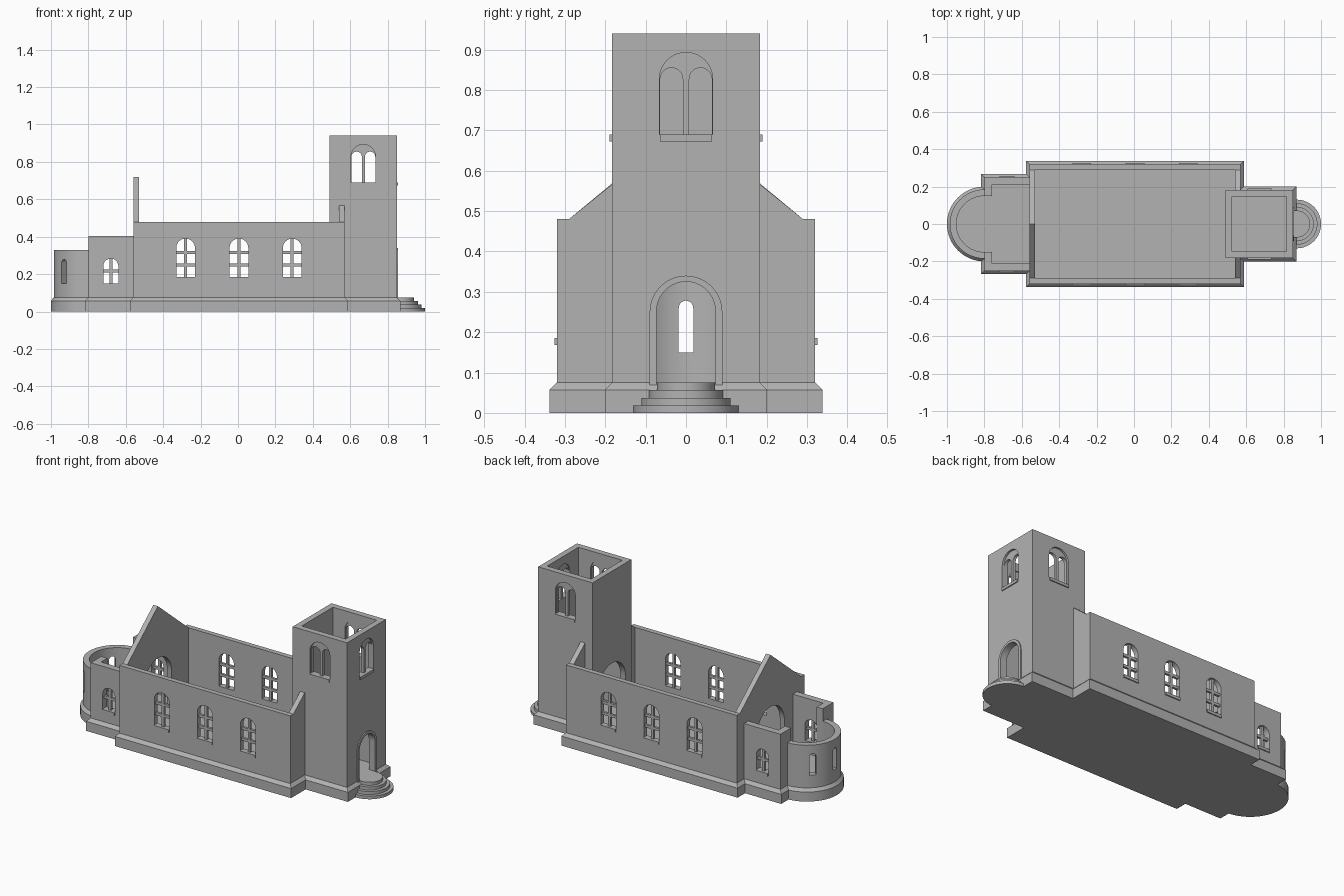
import bpy, bmesh
from math import pi, cos, sin, radians
from mathutils import Matrix

cube = bpy.data.objects.get("Cube")
if cube:
    bpy.data.objects.remove(cube, do_unlink=True)

stone = bpy.data.materials.new("grey_stone")
stone.use_nodes = True
GREY = (0.45, 0.45, 0.45, 1)
stone.diffuse_color = GREY
stone.node_tree.nodes["Principled BSDF"].inputs["Base Color"].default_value = GREY

FLOOR, BASE = 0.075, 0.057
LIP = 0.018


# Outlines
def rect(a0, a1, b0, b1):
    return [(a0, b0), (a1, b0), (a1, b1), (a0, b1)]


def arch(c, half, bottom, top, n=20):
    spring = top - half
    arc = [(c + half * cos(pi * i / n), spring + half * sin(pi * i / n)) for i in range(n + 1)]
    return [(c - half, bottom), (c + half, bottom)] + arc


def half_disc(cx, r, back, way, n=32):
    arc = [(cx + way * r * sin(pi * i / n), r * cos(pi * i / n)) for i in range(n + 1)]
    return [(back, r)] + arc + [(back, -r)]


# Solids
def loft(name, rings, axis="z"):
    """Join matching outlines placed at successive positions along an axis."""
    place = {"x": lambda a, b, h: (h, a, b), "y": lambda a, b, h: (a, h, b), "z": lambda a, b, h: (a, b, h)}[axis]
    bm = bmesh.new()
    loops = [[bm.verts.new(place(a, b, h)) for a, b in pts] for pts, h in rings]
    bm.faces.new(loops[0])
    bm.faces.new(loops[-1])
    for low, high in zip(loops, loops[1:]):
        for i in range(len(low)):
            j = (i + 1) % len(low)
            bm.faces.new((low[i], low[j], high[j], high[i]))
    bmesh.ops.remove_doubles(bm, verts=bm.verts, dist=1e-5)
    bmesh.ops.recalc_face_normals(bm, faces=bm.faces)
    mesh = bpy.data.meshes.new(name)
    bm.to_mesh(mesh)
    bm.free()
    mesh.materials.append(stone)
    obj = bpy.data.objects.new(name, mesh)
    bpy.context.collection.objects.link(obj)
    return obj


def prism(name, pts, lo, hi, axis="z"):
    return loft(name, [(pts, lo), (pts, hi)], axis)


def carve(obj, cutters):
    """Subtract the cutters, then discard them."""
    for cutter in cutters:
        mod = obj.modifiers.new("cut", "BOOLEAN")
        mod.operation, mod.solver, mod.object = "DIFFERENCE", "EXACT", cutter
    bpy.context.view_layer.update()
    result = bpy.data.meshes.new_from_object(obj.evaluated_get(bpy.context.evaluated_depsgraph_get()))
    obj.modifiers.clear()
    obj.data = result
    for cutter in cutters:
        bpy.data.objects.remove(cutter, do_unlink=True)


def cut(pts, lo, hi, axis="z"):
    obj = prism("cutter", pts, lo, hi, axis)
    obj.hide_render = True
    return obj


def plinth(name, wide, narrow):
    loft(name, [(wide, 0), (wide, BASE), (narrow, FLOOR)])


def box_plinth(name, x0, x1, y):
    plinth(name, rect(x0 - LIP, x1 + LIP, -y - LIP, y + LIP), rect(x0, x1, -y, y))


def sill(name, c, half, z, face, side, axis):
    ends = sorted((side * (face - 0.01), side * (face + 0.006)))
    prism(name, rect(c - half, c + half, z - 0.017, z), *ends, axis)


def barred_window(name, c, half, bottom, top, face, side, bars):
    """Sill, upright and crossbars; returns the cutter for the opening."""
    lo, hi = sorted((side * (face - 0.024), side * (face - 0.01)))
    sill(name + "_sill", c, half, bottom, face, side, "y")
    prism(name + "_mullion", rect(c - 0.008, c + 0.008, bottom, top), lo, hi, "y")
    for z in bars:
        prism(name + "_crossbar", rect(c - half, c + half, z - 0.008, z + 0.008), lo, hi, "y")
    return cut(arch(c, half, bottom, top), *sorted((side * (face - 0.1), side * (face + 0.1))), "y")


# Plinths double as the floors
box_plinth("nave_plinth", -0.56, 0.57, 0.32)
box_plinth("tower_plinth", 0.49, 0.85, 0.183)
box_plinth("chancel_plinth", -0.80, -0.54, 0.25)
plinth("apse_plinth", half_disc(-0.80, 0.185 + LIP - 0.003, -0.7, -1), half_disc(-0.80, 0.185, -0.7, -1))

# Nave walls
nave = prism("nave_walls", rect(-0.56, 0.57, -0.32, 0.32), 0.07, 0.48)
holes = [cut(rect(-0.53, 0.54, -0.29, 0.29), 0, 1),
         cut(rect(0.5, 0.6, -0.165, 0.165), 0, 1),
         cut(arch(0, 0.13, 0, 0.41), -0.6, -0.5, "x")]
for side in (-1, 1):
    for x in (-0.28, 0.005, 0.29):
        holes.append(barred_window("nave_window", x, 0.05, 0.185, 0.39, 0.32, side, (0.25, 0.315)))
carve(nave, holes)

# Gables: full at the chancel end, shoulders only beside the tower
prism("chancel_gable", [(-0.29, 0.48), (0.29, 0.48), (0, 0.72)], -0.56, -0.53, "x")
for side in (-1, 1):
    shoulder = [(side * 0.29, 0.48), (side * 0.17, 0.48), (side * 0.17, 0.577)]
    prism("tower_gable_shoulder", shoulder, 0.54, 0.57, "x")

# Tower walls with door, inner arch and three belfry openings
tower = prism("tower_walls", rect(0.49, 0.85, -0.183, 0.183), 0.07, 0.94)
holes = [cut(rect(0.525, 0.815, -0.147, 0.147), 0, 1),
         cut(arch(0, 0.13, 0, 0.39), 0.45, 0.6, "x"),
         cut(arch(0, 0.073, 0, 0.325), 0.75, 0.9, "x")]
for c, face, side, axis in ((0.67, 0.183, -1, "y"), (0.67, 0.183, 1, "y"), (0, 0.85, 1, "x")):
    near, far = sorted((side * (face - 0.1), side * (face + 0.1)))
    holes.append(cut(arch(c, 0.066, 0.69, 0.893), near, far, axis))
    lo, hi = sorted((side * (face - 0.03), side * (face - 0.012)))
    tracery = prism("belfry_tracery", arch(c, 0.066, 0.69, 0.893), lo, hi, axis)
    carve(tracery, [cut(arch(c + s * 0.036, 0.028, 0.68, 0.855), near, far, axis) for s in (-1, 1)])
    sill("belfry_sill", c, 0.064, 0.69, face, side, axis)
carve(tower, holes)

# Door surround and round steps
surround = prism("door_surround", arch(0, 0.09, 0.068, 0.34), 0.84, 0.856, "x")
carve(surround, [cut(arch(0, 0.073, 0, 0.325), 0.8, 0.9, "x")])
for i in range(4):
    prism("entrance_step", half_disc(0.87, 0.13 - 0.0193 * i, 0.83, 1), 0, FLOOR * (i + 1) / 4)

# Chancel walls, open towards the nave and the apse
chancel = prism("chancel_walls", rect(-0.80, -0.558, -0.25, 0.25), 0.07, 0.405)
holes = [cut(rect(-0.76, -0.5, -0.21, 0.21), 0, 1), cut(rect(-0.9, -0.7, -0.15, 0.15), 0, 1)]
for side in (-1, 1):
    holes.append(barred_window("chancel_window", -0.68, 0.04, 0.15, 0.283, 0.25, side, (0.218,)))
carve(chancel, holes)

# Rounded apse with three slim windows
apse = prism("apse_wall", half_disc(-0.80, 0.185, -0.785, -1), 0.07, 0.33)
holes = [cut(half_disc(-0.80, 0.15, -0.7, -1), 0, 1)]
for angle in (-45, 0, 45):
    slit = cut(arch(0, 0.018, 0.15, 0.278), -0.25, -0.1, "x")
    slit.data.transform(Matrix.Translation((-0.80, 0, 0)) @ Matrix.Rotation(radians(angle), 4, "Z"))
    holes.append(slit)
carve(apse, holes)

# Smooth the curves, keep the corners crisp
bpy.ops.object.select_all(action="DESELECT")
for obj in bpy.context.collection.objects:
    if obj.type == "MESH":
        obj.select_set(True)
        bpy.context.view_layer.objects.active = obj
bpy.ops.object.shade_smooth_by_angle(angle=radians(30))
